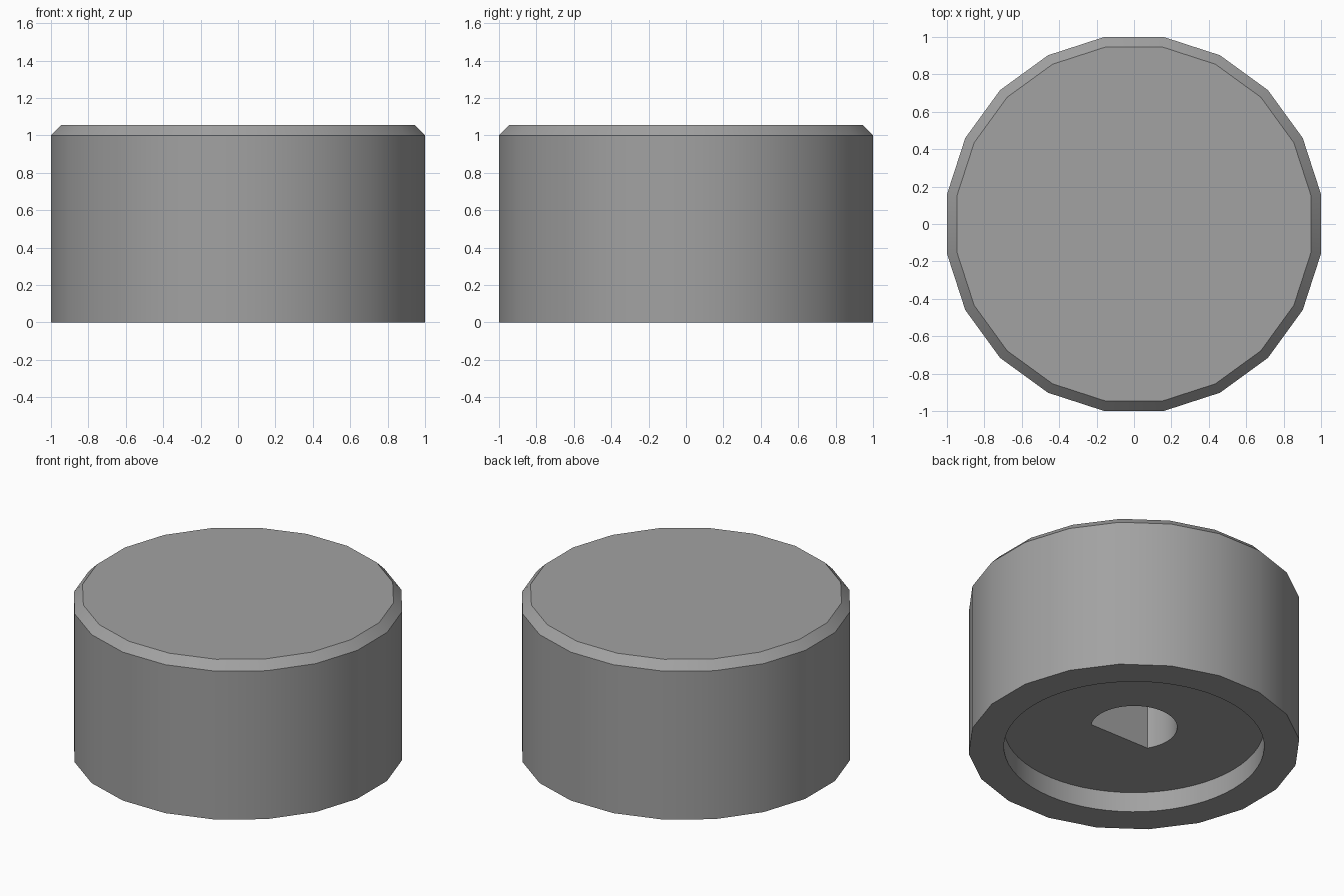
import bpy
import bmesh
import math

if "Cube" in bpy.data.objects:
    bpy.data.objects.remove(bpy.data.objects["Cube"])

SIDES = 20
HOLE_R, FLAT_Y = 0.264, -0.14


def ring(radius, count, offset=0.0):
    """Points of a regular polygon."""
    step = 2 * math.pi / count
    return [(radius * math.cos(offset + i * step), radius * math.sin(offset + i * step))
            for i in range(count)]


def loft(name, sections):
    """Closed solid through (outline, z) sections with equal point counts."""
    bm = bmesh.new()
    loops = [[bm.verts.new((x, y, z)) for x, y in outline] for outline, z in sections]
    n = len(loops[0])
    for low, high in zip(loops, loops[1:]):
        for i in range(n):
            j = (i + 1) % n
            bm.faces.new((low[i], low[j], high[j], high[i]))
    bm.faces.new(loops[0][::-1])
    bm.faces.new(loops[-1])
    mesh = bpy.data.meshes.new(name)
    bm.to_mesh(mesh)
    bm.free()
    obj = bpy.data.objects.new(name, mesh)
    bpy.context.collection.objects.link(obj)
    return obj


# Knob body: twenty sides, with a chamfered top edge
scale = 1 / math.cos(math.pi / SIDES)
half = math.pi / SIDES
wide = ring(scale, SIDES, half)
narrow = ring(0.947 * scale, SIDES, half)
knob = loft("knob_body", [(wide, 0), (wide, 1.0), (narrow, 1.055)])

grey = bpy.data.materials.new("grey")
grey.diffuse_color = (0.36, 0.36, 0.36, 1)
grey.use_nodes = True
grey.node_tree.nodes["Principled BSDF"].inputs["Base Color"].default_value = grey.diffuse_color
knob.data.materials.append(grey)

# Round recess in the underside
recess_outline = ring(0.795, 64)
recess = loft("recess_cutter", [(recess_outline, -0.1), (recess_outline, 0.135)])

# D-shaped shaft hole, flat towards the front
start = math.asin(FLAT_Y / HOLE_R)
sweep = math.pi - 2 * start
shaft_outline = [(HOLE_R * math.cos(start + sweep * i / 40),
                  HOLE_R * math.sin(start + sweep * i / 40)) for i in range(41)]
shaft = loft("shaft_hole_cutter", [(shaft_outline, -0.2), (shaft_outline, 0.85)])

# Cut both, then remove the cutters
bpy.context.view_layer.objects.active = knob
knob.select_set(True)
for cutter in (recess, shaft):
    cutter.hide_render = True
    mod = knob.modifiers.new("cut", "BOOLEAN")
    mod.operation = "DIFFERENCE"
    mod.solver = "EXACT"
    mod.object = cutter
    bpy.ops.object.modifier_apply(modifier=mod.name)
    bpy.data.objects.remove(cutter)

bpy.ops.object.shade_smooth_by_angle(angle=math.radians(30))
